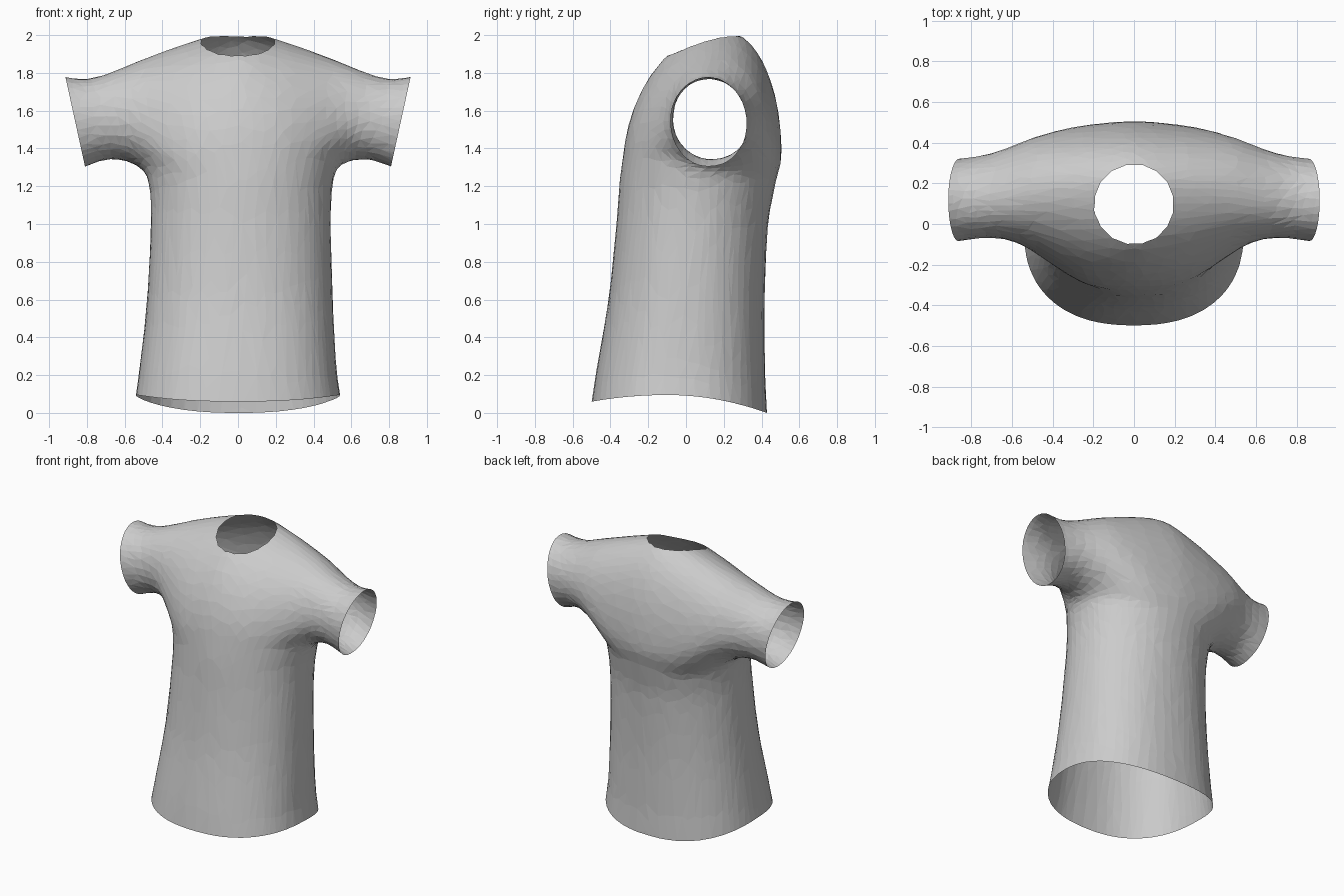
import bpy, bmesh
from math import cos, sin, pi
from mathutils import Vector

cube = bpy.data.objects.get("Cube")
if cube:
    bpy.data.objects.remove(cube)

SIDES = 40


def spline(rows, steps=4):
    """Catmull-Rom sampling of a list of equally long rows."""
    rows = [Vector(r) for r in rows]
    out = []
    for i in range(len(rows) - 1):
        p0, p1, p2 = rows[max(i - 1, 0)], rows[i], rows[i + 1]
        p3 = rows[min(i + 2, len(rows) - 1)]
        for s in range(steps):
            t = s / steps
            out.append(p1 + (p2 - p0) * (t / 2)
                       + (2 * p0 - 5 * p1 + 4 * p2 - p3) * (t * t / 2)
                       + (3 * p1 - p0 - 3 * p2 + p3) * (t ** 3 / 2))
    return out + [rows[-1]]


def power(v, n):
    return (abs(v) ** (2 / n)) * (1 if v >= 0 else -1)


def loft(bm, rings):
    """Closed tube through rings of points."""
    rings = [[bm.verts.new(p) for p in ring] for ring in rings]
    for a, b in zip(rings, rings[1:]):
        for i in range(SIDES):
            j = (i + 1) % SIDES
            bm.faces.new((a[i], a[j], b[j], b[i]))
    bm.faces.new(rings[0])
    bm.faces.new(rings[-1])


def torso_ring(row):
    z, shift, half, front, back, n = row
    mid, depth = (front + back) / 2, (back - front) / 2
    angles = [2 * pi * i / SIDES for i in range(SIDES)]
    return [(shift + half * power(cos(a), n), mid + depth * power(sin(a), n), z) for a in angles]


def yoke_ring(row):
    x, front, back, top, bottom, peak, mid, lean = row
    ring = []
    for i in range(SIDES):
        c, s = cos(2 * pi * i / SIDES), sin(2 * pi * i / SIDES)
        y = peak + c * (back - peak if c > 0 else peak - front)
        z = mid + s * (top - mid if s > 0 else mid - bottom) + lean * c
        ring.append((x, y, z))
    return ring


# Torso: height, sideways shift, half width, front, back, squareness
torso = [(-0.05, 0, 0.565, -0.525, 0.43, 2.35), (0.1, 0, 0.542, -0.5, 0.43, 2.35),
         (0.25, 0, 0.522, -0.475, 0.42, 2.3), (0.6, 0.01, 0.493, -0.412, 0.417, 2.2),
         (1.0, 0.015, 0.478, -0.37, 0.435, 2.1), (1.2, 0.015, 0.485, -0.355, 0.472, 2.05),
         (1.35, 0.01, 0.515, -0.337, 0.488, 2), (1.45, 0, 0.49, -0.305, 0.485, 2),
         (1.55, 0, 0.44, -0.25, 0.46, 2)]

# Shoulders and sleeve: x, front, back, top, bottom, y of ridge, middle height, lean
half_yoke = [(0, -0.338, 0.507, 2.035, 1.0, 0.17, 1.33, 0.05), (0.2, -0.312, 0.492, 1.985, 1.03, 0.17, 1.35, 0.05),
             (0.35, -0.237, 0.467, 1.935, 1.15, 0.16, 1.41, 0.04), (0.5, -0.135, 0.425, 1.88, 1.29, 0.15, 1.51, 0.02),
             (0.6, -0.085, 0.385, 1.84, 1.34, 0.14, 1.56, 0), (0.7, -0.07, 0.35, 1.8, 1.345, 0.13, 1.56, 0),
             (0.8, -0.077, 0.33, 1.775, 1.31, 0.12, 1.55, 0), (0.9, -0.092, 0.32, 1.783, 1.27, 0.12, 1.54, 0),
             (1.0, -0.11, 0.315, 1.81, 1.23, 0.12, 1.53, 0)]
yoke = [(-r[0],) + r[1:] for r in half_yoke[:0:-1]] + half_yoke

bm = bmesh.new()
loft(bm, [torso_ring(r) for r in spline(torso)])
loft(bm, [yoke_ring(r) for r in spline(yoke)])
bmesh.ops.recalc_face_normals(bm, faces=bm.faces)
mesh = bpy.data.meshes.new("shirt")
bm.to_mesh(mesh)
bm.free()
shirt = bpy.data.objects.new("shirt", mesh)
bpy.context.collection.objects.link(shirt)

# Fuse the two tubes into one faceted cloth surface
fuse = shirt.modifiers.new("fuse", "REMESH")
fuse.mode = "VOXEL"
fuse.voxel_size = 0.025
relax = shirt.modifiers.new("relax", "SMOOTH")
relax.factor, relax.iterations = 0.5, 14
facet = shirt.modifiers.new("facet", "DECIMATE")
facet.ratio = 0.09
fused = bpy.data.meshes.new_from_object(shirt.evaluated_get(bpy.context.evaluated_depsgraph_get()))
shirt.modifiers.clear()
shirt.data = fused

bm = bmesh.new()
bm.from_mesh(fused)


def cut(point, normal, faces=None, clear=True):
    faces = list(faces or bm.faces)
    edges = {e for f in faces for e in f.edges}
    verts = {v for f in faces for v in f.verts}
    bmesh.ops.bisect_plane(bm, geom=faces + list(edges) + list(verts), plane_co=point,
                           plane_no=normal, clear_outer=clear)


# Open the sleeves and the hem
for side in (-1, 1):
    cut((side * 0.915, 0, 1.79), (side * 0.48, 0, -0.105))
cut((0, 0, 0.1), (0, 0, -1))

# Open the round neck
centre, radius, count = Vector((0, 0.097, 2)), 0.193, 16
planes = [Vector((cos(2 * pi * i / count), sin(2 * pi * i / count), 0)) for i in range(count)]
for n in planes:
    near = [f for f in bm.faces if f.calc_center_median().z > 1.75
            and (f.calc_center_median() - centre).xy.length < 0.32]
    cut(centre + n * radius, n, near, False)
hole = [f for f in bm.faces if f.calc_center_median().z > 1.7
        and all((f.calc_center_median() - centre).dot(n) < radius for n in planes)]
bmesh.ops.delete(bm, geom=hole, context="FACES")

# Curve the hem so that it dips at front and back
for v in bm.verts:
    if v.co.z < 0.5:
        dy = v.co.y + 0.1
        dip = (0.34 if dy > 0 else 0.22) * dy * dy
        v.co.z -= dip * (0.5 - v.co.z) / 0.4

# Stand on the ground and tidy
low = min(v.co.z for v in bm.verts)
bmesh.ops.translate(bm, verts=bm.verts, vec=(0, 0, -low))
bmesh.ops.remove_doubles(bm, verts=bm.verts, dist=0.004)
bmesh.ops.triangulate(bm, faces=bm.faces)
for f in bm.faces:
    f.smooth = False
bm.to_mesh(fused)
bm.free()

# Grey cloth
cloth = bpy.data.materials.new("grey_cloth")
cloth.use_nodes = True
colour = (0.6, 0.6, 0.6, 1)
cloth.diffuse_color = colour
cloth.node_tree.nodes["Principled BSDF"].inputs["Base Color"].default_value = colour
fused.materials.clear()
fused.materials.append(cloth)
